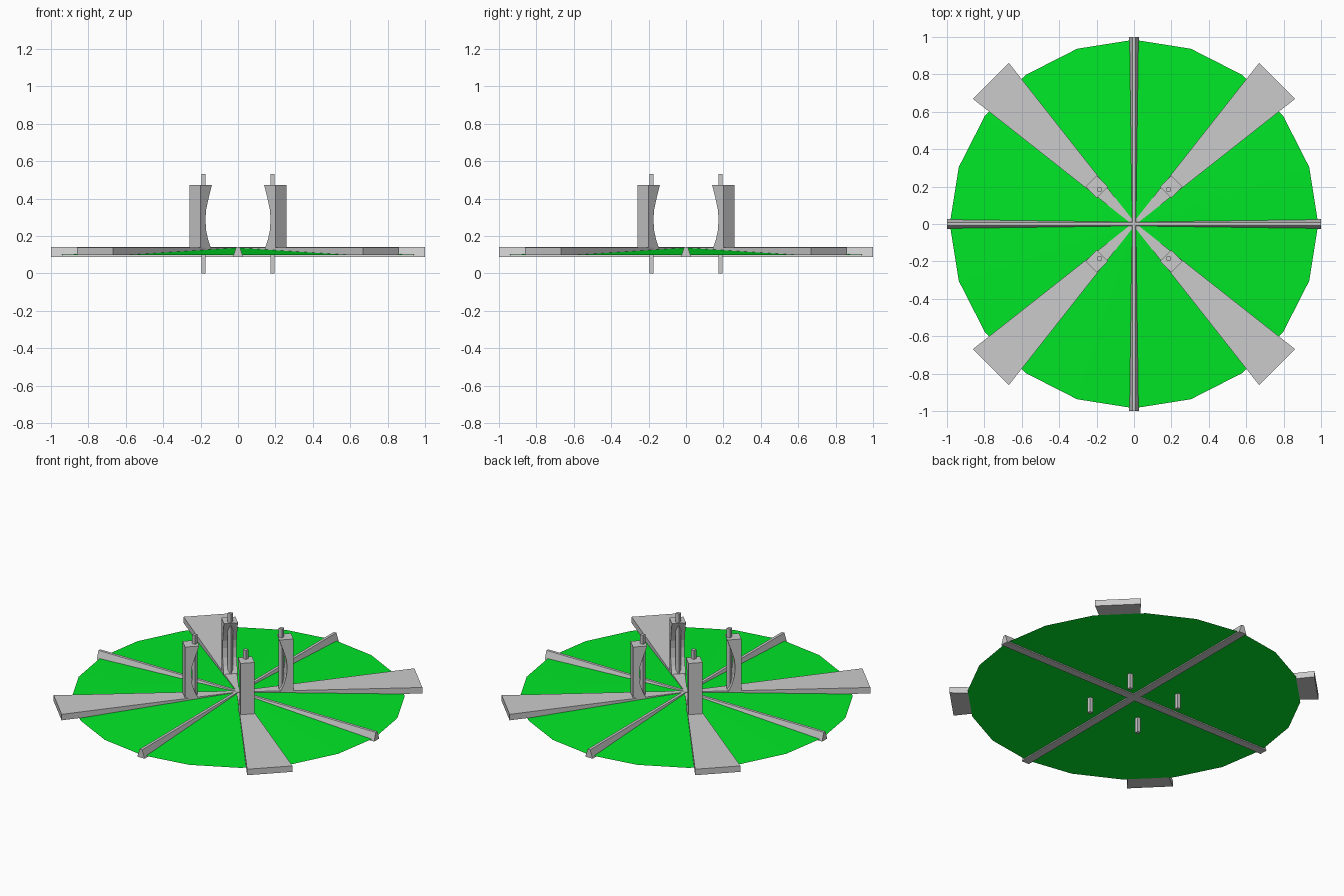
import bpy, bmesh, math
from mathutils import Matrix, Vector

if "Cube" in bpy.data.objects:
    bpy.data.objects.remove(bpy.data.objects["Cube"])


def prism(name, profile, axis, start, end, rot=0.0):
    """Extrude a 2D profile along an axis ('x': profile is (y,z), 'y': (x,z), 'z': (x,y)), then turn about z."""
    place = {'x': lambda a, b, t: (t, a, b),
             'y': lambda a, b, t: (a, t, b),
             'z': lambda a, b, t: (a, b, t)}[axis]
    bm = bmesh.new()
    r = Matrix.Rotation(rot, 3, 'Z')
    rings = [[bm.verts.new(r @ Vector(place(a, b, t))) for a, b in profile]
             for t in (start, end)]
    bm.faces.new(rings[0])
    bm.faces.new(rings[1])
    n = len(profile)
    for i in range(n):
        j = (i + 1) % n
        bm.faces.new((rings[0][i], rings[0][j], rings[1][j], rings[1][i]))
    bmesh.ops.recalc_face_normals(bm, faces=bm.faces)
    me = bpy.data.meshes.new(name)
    bm.to_mesh(me)
    bm.free()
    ob = bpy.data.objects.new(name, me)
    bpy.context.collection.objects.link(ob)
    return ob


# Shallow green cone base, 20 sides
bpy.ops.mesh.primitive_cone_add(vertices=20, radius1=0.985, radius2=0,
                                depth=0.039, location=(0, 0, 0.098 + 0.0195))
base = bpy.context.object
base.name = "base_disc"
green = bpy.data.materials.new("green")
green.diffuse_color = (0.0, 0.8, 0.02, 1)
green.use_nodes = True
green.node_tree.nodes["Principled BSDF"].inputs["Base Color"].default_value = green.diffuse_color
base.data.materials.append(green)

# Two crossing low walls with sloped sides
wall = [(-0.027, 0.088), (0.027, 0.088), (0.009, 0.141), (-0.009, 0.141)]
prism("wall_x", wall, 'x', -1, 1)
prism("wall_y", wall, 'y', -1, 1)

wedge = [(0, -0.008), (1.082, -0.136), (1.082, 0.136), (0, 0.008)]
# Post side profile: flat outside, hollowed inside (radius, height)
post = [(0.325, 0.13), (0.325, 0.472), (0.240, 0.472), (0.265, 0.40),
        (0.283, 0.34), (0.288, 0.29), (0.283, 0.23), (0.268, 0.18),
        (0.244, 0.13)]

for k in range(4):
    turn = math.radians(45 + 90 * k)
    # Diagonal wedge path
    prism(f"wedge_path_{k}", wedge, 'z', 0.099, 0.138, turn)
    # Upright post
    prism(f"post_{k}", post, 'y', -0.042, 0.042, turn)
    # Square pin running through the post and the base
    sx, sy = math.copysign(0.184, math.cos(turn)), math.copysign(0.184, math.sin(turn))
    h = 0.0115
    pin = [(sx - h, sy - h), (sx + h, sy - h), (sx + h, sy + h), (sx - h, sy + h)]
    prism(f"pin_{k}", pin, 'z', 0, 0.53)
